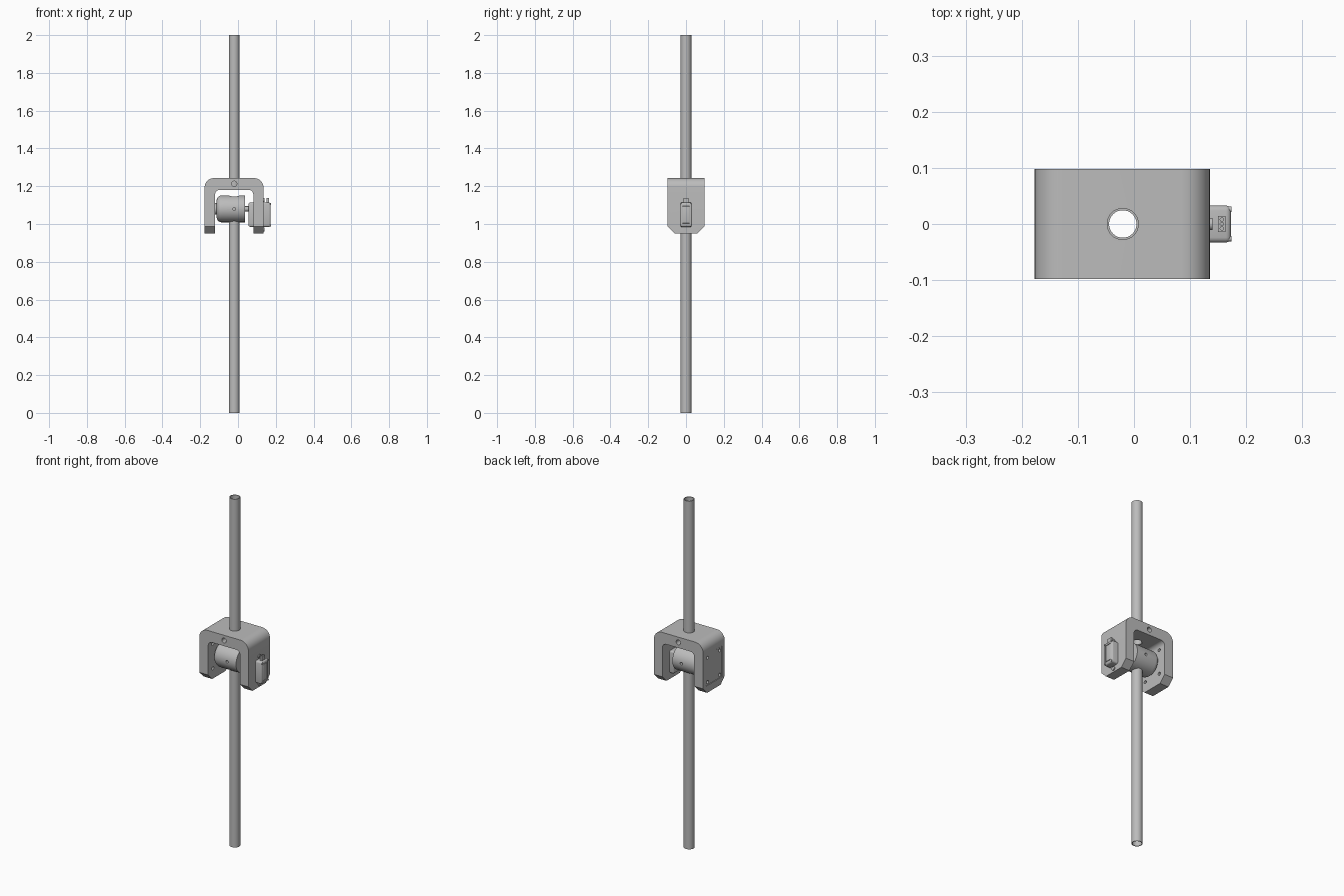
import bpy, bmesh
from math import pi, sin, cos, radians

if "Cube" in bpy.data.objects:
    bpy.data.objects.remove(bpy.data.objects["Cube"])

GREY = (0.5, 0.5, 0.5, 1)
mat = bpy.data.materials.new("plain grey")
mat.use_nodes = True
mat.diffuse_color = GREY
mat.node_tree.nodes["Principled BSDF"].inputs["Base Color"].default_value = GREY

TX = -0.02      # pole axis
AXLE = 1.08     # height of the pivot axle
ROT = {"x": (0, pi / 2, 0), "y": (pi / 2, 0, 0), "z": (0, 0, 0)}


def finish(ob, name):
    ob.name = name
    ob.data.materials.clear()
    ob.data.materials.append(mat)
    return ob


def cylinder(name, r, length, centre, axis="z", sides=32):
    bpy.ops.mesh.primitive_cylinder_add(vertices=sides, radius=r, depth=length,
                                        location=centre, rotation=ROT[axis])
    return finish(bpy.context.object, name)


def box(name, low, high, bevel=0, tilt=0):
    centre = [(a + b) / 2 for a, b in zip(low, high)]
    bpy.ops.mesh.primitive_cube_add(size=1, location=centre, rotation=(tilt, 0, 0))
    ob = finish(bpy.context.object, name)
    ob.scale = [b - a for a, b in zip(low, high)]
    bpy.ops.object.transform_apply(location=False, rotation=False, scale=True)
    if bevel:
        mod = ob.modifiers.new("round", "BEVEL")
        mod.width, mod.segments = bevel, 3
        bpy.ops.object.modifier_apply(modifier="round")
    return ob


def cut(target, *cutters):
    for cutter in cutters:
        bpy.context.view_layer.objects.active = target
        mod = target.modifiers.new("cut", "BOOLEAN")
        mod.operation, mod.solver, mod.object = "DIFFERENCE", "EXACT", cutter
        bpy.ops.object.modifier_apply(modifier="cut")
        bpy.data.objects.remove(cutter)


def smooth(ob):
    bpy.ops.object.select_all(action="DESELECT")
    ob.select_set(True)
    bpy.context.view_layer.objects.active = ob
    bpy.ops.object.shade_smooth_by_angle(angle=radians(30))


def arc(cx, cz, r, start, end, n=10):
    return [(cx + r * cos(a), cz + r * sin(a))
            for a in (start + (end - start) * i / n for i in range(n + 1))]


# Fork bracket: rounded U profile extruded from front to back
L, R, IL, IR = -0.177, 0.135, -0.121, 0.081
BOTTOM, TOP, ROOF = 0.951, 1.243, 1.181
ro, ri = 0.05, 0.025
profile = [(L, BOTTOM)]
profile += arc(L + ro, TOP - ro, ro, pi, pi / 2)
profile += arc(R - ro, TOP - ro, ro, pi / 2, 0)
profile += [(R, BOTTOM), (IR, BOTTOM)]
profile += arc(IR - ri, ROOF - ri, ri, 0, pi / 2)
profile += arc(IL + ri, ROOF - ri, ri, pi / 2, pi)
profile += [(IL, BOTTOM)]
bm = bmesh.new()
face = bm.faces.new([bm.verts.new((x, -0.098, z)) for x, z in profile])
ext = bmesh.ops.extrude_face_region(bm, geom=[face])
bmesh.ops.translate(bm, vec=(0, 0.196, 0),
                    verts=[v for v in ext["geom"] if isinstance(v, bmesh.types.BMVert)])
bmesh.ops.recalc_face_normals(bm, faces=bm.faces)
mesh = bpy.data.meshes.new("fork_bracket")
bm.to_mesh(mesh)
bm.free()
bracket = bpy.data.objects.new("fork_bracket", mesh)
bpy.context.collection.objects.link(bracket)
finish(bracket, "fork_bracket")

# Bracket cuts: leg chamfers, pole bore, set screw hole, bearing cap pocket
half = 0.037 / 2 ** 0.5
for s in (-1, 1):
    cut(bracket, box("chamfer_cutter", (-0.3, s * 0.098 - half, BOTTOM - half),
                     (0.3, s * 0.098 + half, BOTTOM + half), tilt=pi / 4))
cut(bracket, cylinder("bore_cutter", 0.028, 0.2, (TX, 0, 1.22)),
    cylinder("set_screw_cutter", 0.014, 0.4, (TX, 0, 1.213), "y", 20),
    box("pocket_cutter", (-0.2, -0.072, 0.992), (L + 0.006, 0.072, 1.168)))

# Bearing cap sits just below the outer face, with four corner screw holes
cap = box("bearing_cap", (L + 0.002, -0.07, 0.994), (L + 0.008, 0.07, 1.166))
for y in (-0.055, 0.055):
    for z in (AXLE - 0.07, AXLE + 0.07):
        for part in (bracket, cap):
            cut(part, cylinder("screw_cutter", 0.009, 0.08, (-0.15, y, z), "x", 16))
smooth(bracket)

# Hollow poles above the bracket and below the drum
for name, low, high in (("upper_pole", 1.182, 2), ("lower_pole", 0, 1.14)):
    pole = cylinder(name, 0.0286, high - low, (TX, 0, (low + high) / 2))
    cut(pole, cylinder("pole_bore", 0.0245, 3, (TX, 0, 1)))
    smooth(pole)

# Pivot drum: lathed around the axle with one rounded end
DL, DR, RAD, ROUND = -0.113, 0.037, 0.071, 0.026
outline = [(DL, 0)] + arc(DL + ROUND, RAD - ROUND, ROUND, pi, pi / 2, 6) + [(DR, RAD), (DR, 0)]
bm = bmesh.new()
verts = [bm.verts.new((x, 0, AXLE + r)) for x, r in outline]
edges = [bm.edges.new(pair) for pair in zip(verts, verts[1:])]
bmesh.ops.spin(bm, geom=verts + edges, cent=(0, 0, AXLE), axis=(1, 0, 0),
               angle=2 * pi, steps=48)
bmesh.ops.remove_doubles(bm, verts=bm.verts, dist=1e-5)
bmesh.ops.recalc_face_normals(bm, faces=bm.faces)
mesh = bpy.data.meshes.new("pivot_drum")
bm.to_mesh(mesh)
bm.free()
drum = bpy.data.objects.new("pivot_drum", mesh)
bpy.context.collection.objects.link(drum)
finish(drum, "pivot_drum")
cut(drum, cylinder("drum_bore_cutter", 0.028, 0.3, (TX, 0, AXLE)),
    cylinder("drum_screw_cutter", 0.008, 0.3, (TX, 0, AXLE), "y", 16))
smooth(drum)

# Axle stub on one side, motor spline on the other
smooth(cylinder("axle_stub", 0.03, 0.03, (-0.12, 0, AXLE), "x"))
smooth(cylinder("motor_spline", 0.014, 0.03, (0.045, 0, AXLE), "x", 20))

# Motor passing through the leg, with a shallow framed end
motor = box("motor_body", (0.055, -0.033, 0.985), (0.173, 0.033, 1.113), 0.009)
cut(motor, box("end_cutter", (0.169, -0.022, 1.0), (0.19, 0.022, 1.098)))
smooth(motor)
smooth(box("motor_end_plate", (0.165, -0.019, 1.003), (0.173, 0.019, 1.095), 0.003))

# Cable plug with pin holes on top of the motor
plug = box("cable_plug", (0.15, -0.014, 1.1), (0.163, 0.014, 1.138))
for y in (-0.008, 0, 0.008):
    cut(plug, cylinder("pin_cutter", 0.003, 0.02, (0.1565, y, 1.138), "z", 8))

# Mounting screws above and below the motor, end screws at its corners
for z in (0.97, 1.127):
    smooth(cylinder("mounting_screw", 0.011, 0.01, (R, 0, z), "x", 20))
for y in (-0.026, 0.026):
    for z in (0.993, 1.105):
        smooth(cylinder("end_screw", 0.005, 0.012, (0.168, y, z), "x", 12))
